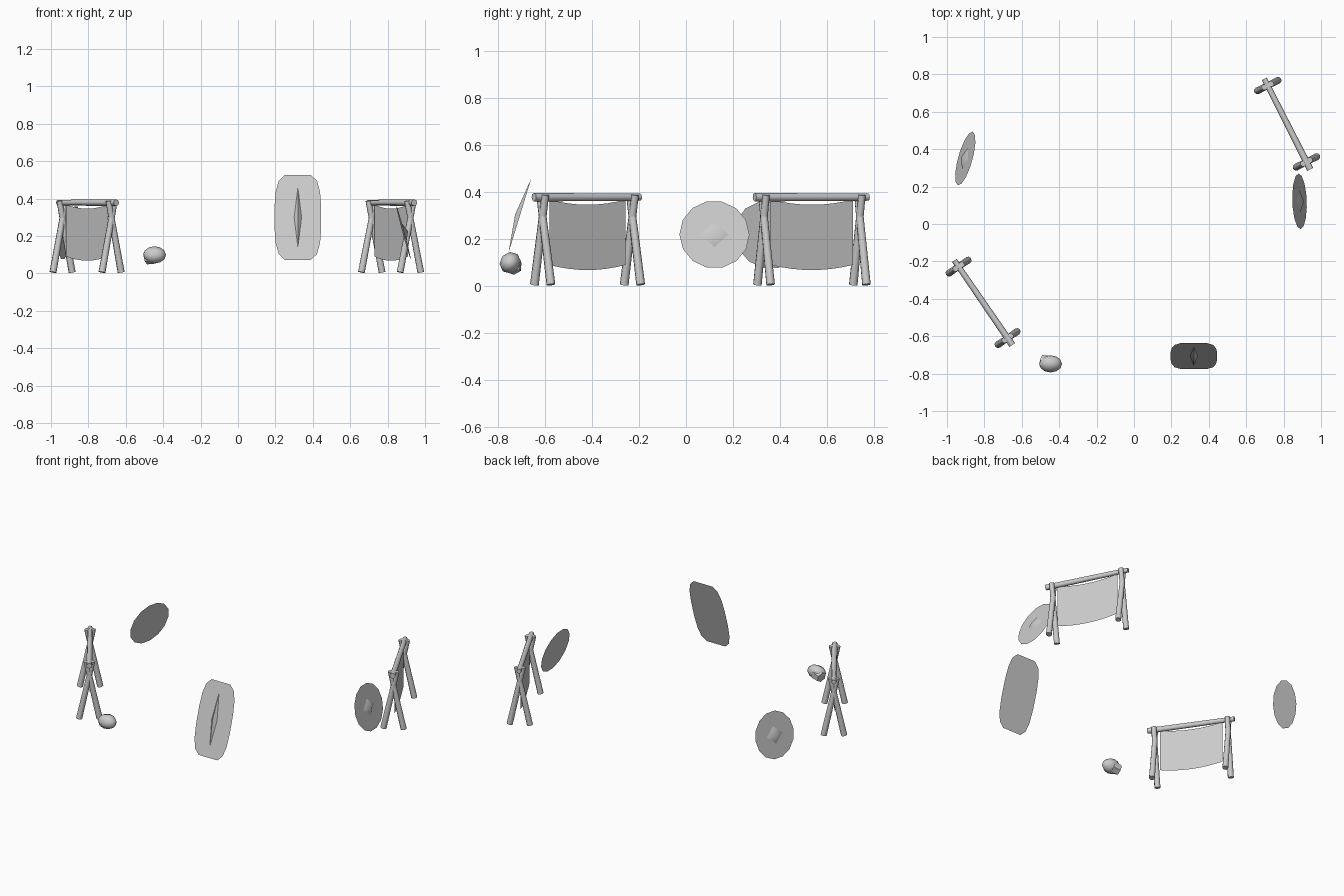
import bpy, bmesh, math
from mathutils import Vector, Matrix

if "Cube" in bpy.data.objects:
    bpy.data.objects.remove(bpy.data.objects["Cube"])


def finish(name, bm, smooth=True, matrix=None):
    me = bpy.data.meshes.new(name)
    bm.to_mesh(me)
    bm.free()
    ob = bpy.data.objects.new(name, me)
    bpy.context.collection.objects.link(ob)
    if matrix:
        ob.matrix_world = matrix
    if smooth:
        bpy.ops.object.select_all(action='DESELECT')
        ob.select_set(True)
        bpy.context.view_layer.objects.active = ob
        bpy.ops.object.shade_smooth_by_angle(angle=math.radians(50))
    return ob


def pole(name, a, b, r1, r2, sides=8):
    a, b = Vector(a), Vector(b)
    d = b - a
    m = Matrix.Translation((a + b) / 2) @ d.to_track_quat('Z', 'Y').to_matrix().to_4x4()
    bm = bmesh.new()
    bmesh.ops.create_cone(bm, cap_ends=True, segments=sides, radius1=r1,
                          radius2=r2, depth=d.length, matrix=m)
    return finish(name, bm)


def rack(tag, e1, e2):
    e1, e2 = Vector((*e1, 0)), Vector((*e2, 0))
    along = (e2 - e1).normalized()
    across = Vector((-along.y, along.x, 0))
    up = Vector((0, 0, 1))
    # top bar
    pole(tag + "_bar", e1 - along * .04 + up * .378, e2 + along * .045 + up * .378, .015, .018)
    # crossed legs at both ends
    for i, e in enumerate((e1, e2)):
        for s in (-1, 1):
            pole(f"{tag}_leg_{i}_{s}", e + across * s * .062 + up * .006,
                 e - across * s * .02 + up * .388, .019, .016)
    # sagging hide, a single thin sheet
    mid = (e1 + e2) / 2
    bm = bmesh.new()
    n, rows = 8, []
    for j in range(5):
        row = []
        for i in range(n + 1):
            t = i / n * 2 - 1
            z = .09 + (.368 - .09) * j / 4 - .022 * (1 - t * t)
            row.append(bm.verts.new(mid + along * t * .197 + up * z))
        rows.append(row)
    for j in range(4):
        for i in range(n):
            bm.faces.new((rows[j][i], rows[j][i + 1], rows[j + 1][i + 1], rows[j + 1][i]))
    finish(tag + "_hide", bm)


rack("left_rack", (-.938, -.228), (-.676, -.61))
rack("right_rack", (.715, .74), (.922, .332))


def shield(name, center, yaw, tilt, outline, boss_w, boss_l, boss_h):
    # local x across, local y up the shield, local z outward
    n = Vector((math.cos(yaw) * math.cos(tilt), math.sin(yaw) * math.cos(tilt), math.sin(tilt)))
    x = Vector((0, 0, 1)).cross(n).normalized()
    y = n.cross(x)
    m = Matrix((x, y, n)).transposed().to_4x4()
    m.translation = center
    # flat board
    bm = bmesh.new()
    bm.faces.new([bm.verts.new((a, b, 0)) for a, b in outline])
    finish(name, bm, False, m)
    # raised four-sided boss
    bm = bmesh.new()
    ring = [bm.verts.new(p) for p in ((boss_w, 0, .001), (0, boss_l, .001),
                                      (-boss_w, 0, .001), (0, -boss_l, .001))]
    tip = bm.verts.new((0, 0, boss_h))
    for i in range(4):
        bm.faces.new((ring[i], ring[(i + 1) % 4], tip))
    finish(name + "_boss", bm, True, m)


circle = [(.149 * math.cos(2 * math.pi * i / 14), .149 * math.sin(2 * math.pi * i / 14))
          for i in range(14)]
quarter = [(1, .25), (.95, .6), (.82, .86), (.55, 1)]
half = quarter + [(-a, b) for a, b in reversed(quarter)]
oblong = [(a * .125, b * .238) for a, b in half + [(-a, -b) for a, b in half]]

shield("right_round_shield", (.885, .121, .219), math.radians(2), math.radians(15), circle, .06, .055, .025)
shield("left_round_shield", (-.902, .35, .217), math.radians(164.5), math.radians(15), circle, .06, .055, .025)
shield("long_shield", (.32, -.706, .299), math.radians(-90), math.radians(17), oblong, .02, .167, .022)

# skull: cranium and jaw
bm = bmesh.new()
bmesh.ops.create_uvsphere(bm, u_segments=8, v_segments=6, radius=1,
                          matrix=Matrix.Translation((-.446, -.748, .099)) @
                          Matrix.Rotation(math.radians(-40), 4, 'X') @
                          Matrix.Rotation(math.radians(90), 4, 'Y') @
                          Matrix.Diagonal((.048, .044, .061, 1)))
finish("skull", bm)
pole("skull_jaw", (-.45, -.742, .093), (-.495, -.73, .081), .042, .034, 6)
